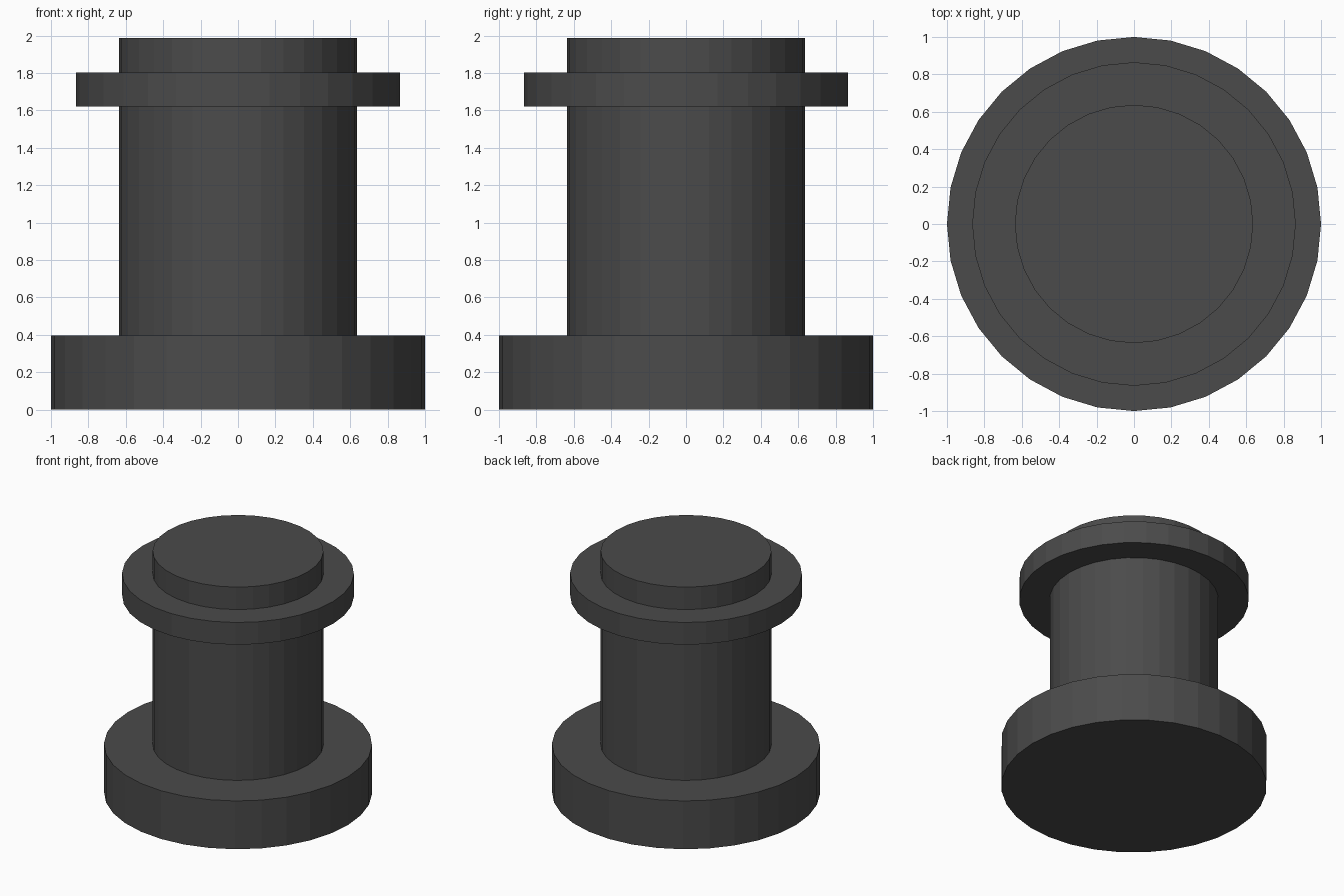
import bpy

if "Cube" in bpy.data.objects:
    bpy.data.objects.remove(bpy.data.objects["Cube"])

SIDES = 32

# Dark grey finish shared by all parts
dark = bpy.data.materials.new("dark_grey")
dark.diffuse_color = (0.07, 0.07, 0.07, 1.0)
dark.use_nodes = True
dark.node_tree.nodes["Principled BSDF"].inputs["Base Color"].default_value = dark.diffuse_color


def disc(name, radius, z0, z1):
    bpy.ops.mesh.primitive_cylinder_add(
        vertices=SIDES, radius=radius, depth=z1 - z0,
        location=(0, 0, (z0 + z1) / 2))
    ob = bpy.context.object
    ob.name = name
    ob.data.materials.append(dark)
    return ob


# Wide foot, central post running to the top, and the collar around it
disc("base", 1.0, 0.0, 0.397)
disc("post", 0.637, 0.3, 1.988)
disc("collar", 0.865, 1.62, 1.803)
